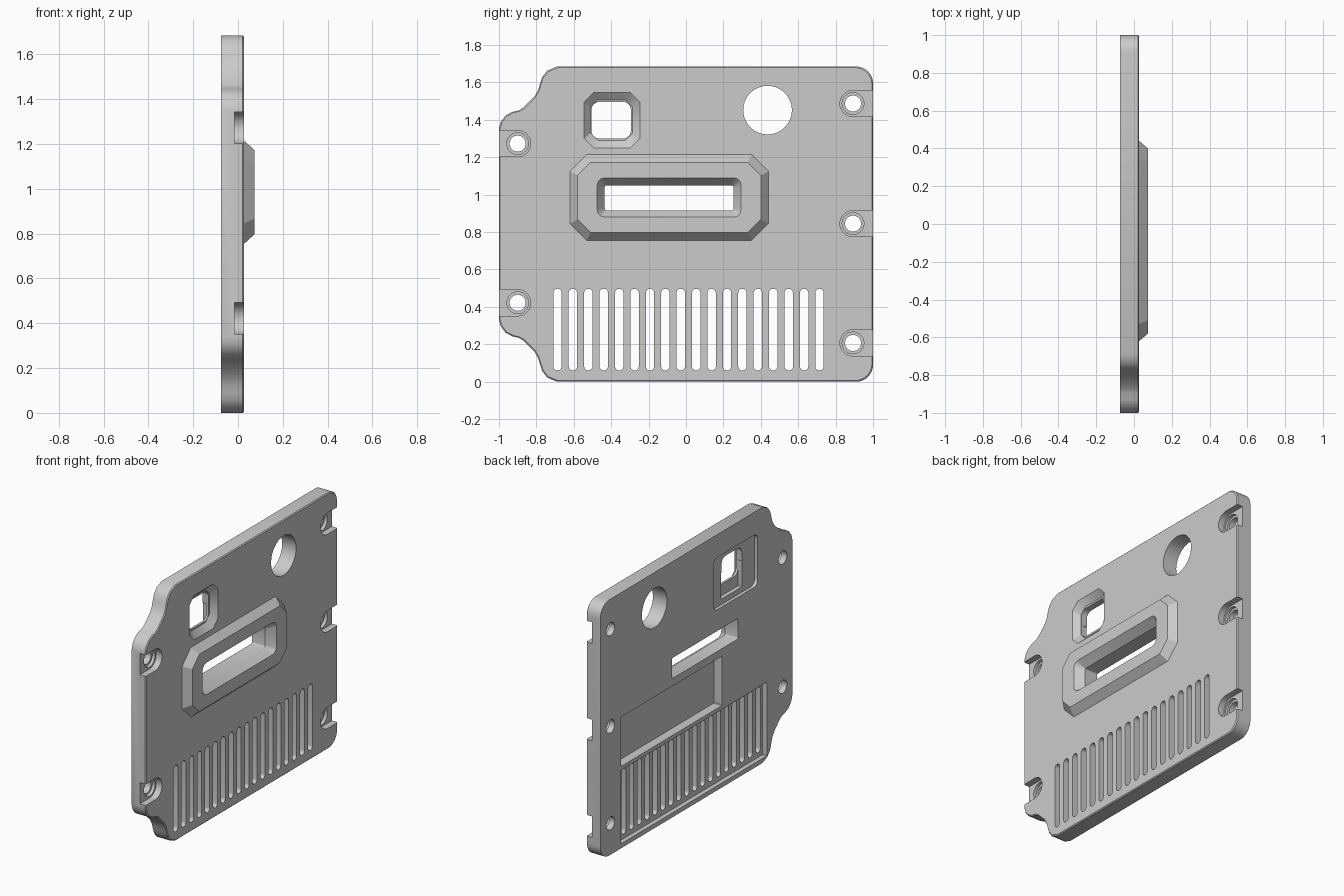
import bpy, bmesh, math

cube = bpy.data.objects.get("Cube")
if cube:
    bpy.data.objects.remove(cube, do_unlink=True)

BACK, FRONT, RIM, TOP = -0.075, 0.027, 0.074, 1.685

grey = bpy.data.materials.new("light_grey")
grey.use_nodes = True
grey.diffuse_color = (0.6, 0.6, 0.6, 1)
grey.node_tree.nodes["Principled BSDF"].inputs["Base Color"].default_value = (0.6, 0.6, 0.6, 1)


def rounded(y0, y1, z0, z1, r, seg=6):
    """Rectangle in the YZ plane with rounded corners (seg=1 gives chamfers)."""
    pts = []
    corners = [(y1 - r, z1 - r), (y0 + r, z1 - r), (y0 + r, z0 + r), (y1 - r, z0 + r)]
    for i, (cy, cz) in enumerate(corners):
        for k in range(seg + 1):
            a = math.pi / 2 * (i + k / seg)
            pts.append((cy + r * math.cos(a), cz + r * math.sin(a)))
    return pts


def circle(cy, cz, r, n=40):
    return [(cy + r * math.cos(2 * math.pi * i / n), cz + r * math.sin(2 * math.pi * i / n))
            for i in range(n)]


def loft(name, sections):
    """Closed solid through (x, outline) sections."""
    bm = bmesh.new()
    rings = [[bm.verts.new((x, y, z)) for y, z in pts] for x, pts in sections]
    n = len(rings[0])
    for a, b in zip(rings, rings[1:]):
        for i in range(n):
            j = (i + 1) % n
            bm.faces.new((a[i], a[j], b[j], b[i]))
    bm.faces.new(rings[0])
    bm.faces.new(rings[-1])
    bmesh.ops.recalc_face_normals(bm, faces=bm.faces[:])
    mesh = bpy.data.meshes.new(name)
    bm.to_mesh(mesh)
    bm.free()
    mesh.materials.append(grey)
    ob = bpy.data.objects.new(name, mesh)
    bpy.context.collection.objects.link(ob)
    return ob


def combine(target, tool, operation="DIFFERENCE"):
    mod = target.modifiers.new("combine", "BOOLEAN")
    mod.operation, mod.solver, mod.object = operation, "EXACT", tool
    bpy.context.view_layer.objects.active = target
    bpy.ops.object.modifier_apply(modifier=mod.name)
    bpy.data.objects.remove(tool, do_unlink=True)


def cut(pts, x0, x1):
    combine(panel, loft("cutter", [(x0, pts), (x1, pts)]))


# Panel outline: stepped corners on one side, round corners on the other
lower = [(-1, .33), (-.99, .295), (-.965, .262), (-.93, .243), (-.895, .235), (-.87, .22),
         (-.81, .16), (-.79, .125), (-.78, .09), (-.768, .055), (-.742, .022), (-.69, 0)]
lower += [(.91 + .09 * math.sin(a), .09 - .09 * math.cos(a))
          for a in [math.pi / 16 * k for k in range(9)]]
outline = lower + [(y, TOP - z) for y, z in reversed(lower)]
mid = TOP / 2
eased = [(y * .994, mid + (z - mid) * .993) for y, z in outline]
panel = loft("panel", [(BACK, outline), (FRONT - .006, outline), (FRONT, eased)])

# Raised chamfered surround with a funnel slot
base = rounded(-.62, .44, .755, 1.215, .09, 1)
crest = rounded(-.58, .40, .797, 1.173, .07, 1)
combine(panel, loft("surround", [(0, base), (FRONT, base), (RIM, crest)]), "UNION")
mouth = rounded(-.475, .295, .88, 1.09, .04, 3)
throat = rounded(-.435, .255, .915, 1.05, .012, 3)
combine(panel, loft("cutter", [(.1, mouth), (RIM, mouth), (.02, throat), (-.1, throat)]))

# Large round opening
cut(circle(.436, 1.452, .13, 56), -.1, .1)

# Square window: sloped front recess, shallow back recess and ledge pocket
outer = rounded(-.545, -.247, 1.25, 1.545, .05, 1)
inner = rounded(-.51, -.285, 1.29, 1.507, .04, 1)
combine(panel, loft("cutter", [(.05, outer), (FRONT, outer), (-.01, inner)]))
cut(rounded(-.505, -.295, 1.30, 1.495, .04), -.1, .1)
cut(rounded(-.64, -.18, 1.19, 1.535, .04), -.1, -.053)
cut(rounded(-.508, -.288, 1.225, 1.40, .005, 1), -.1, -.025)

# Back recesses behind the vents and above them
cut(rounded(-.735, .785, .03, .515, .004, 1), -.1, -.045)
cut(rounded(-.27, .785, .54, .865, .004, 1), -.1, -.015)

# Vent slots
for i in range(18):
    y = -.687 + i * .0824
    cut(rounded(y - .0225, y + .0225, .06, .497, .0224), -.1, .1)

# Screw seats open to the panel edge
for y, heights in ((-.9, (.422, 1.273)), (.893, (.207, .845, 1.487))):
    side = 1 if y > 0 else -1
    for z in heights:
        ends = sorted((y - side * .07, side * 1.2))
        cut(rounded(*ends, z - .07, z + .07, .0699, 10), -.015, .1)
        cut(circle(y, z, .058), -.035, .1)
        cut(circle(y, z, .043), -.1, .1)

# Smooth curves, crisp edges
bpy.ops.object.select_all(action="DESELECT")
panel.select_set(True)
bpy.context.view_layer.objects.active = panel
bpy.ops.object.shade_smooth_by_angle(angle=math.radians(30))
